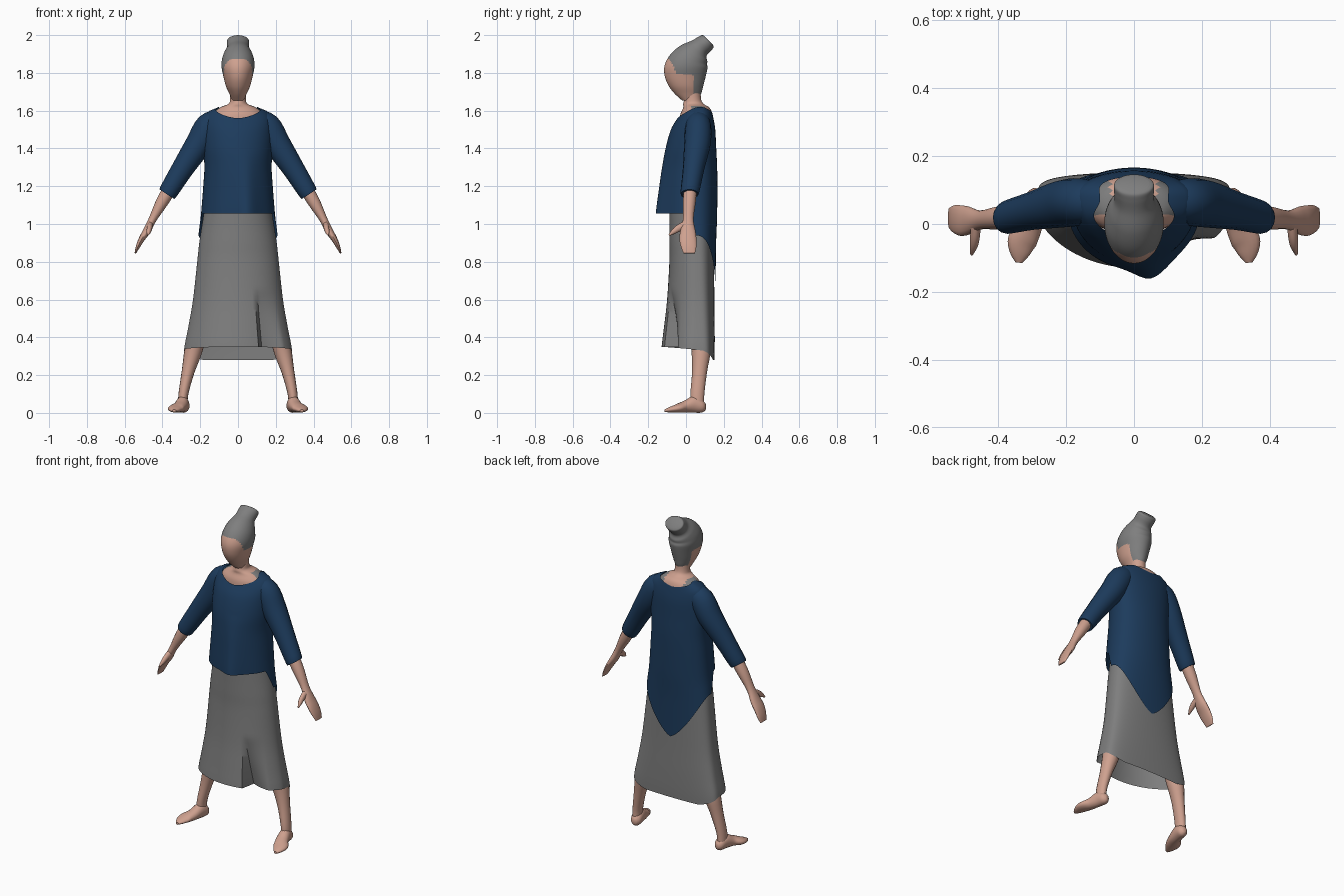
import bpy, bmesh, math
from mathutils import Vector

if "Cube" in bpy.data.objects:
    bpy.data.objects.remove(bpy.data.objects["Cube"])


def material(name, rgb):
    m = bpy.data.materials.new(name)
    m.use_nodes = True
    m.diffuse_color = (*rgb, 1)
    bsdf = m.node_tree.nodes["Principled BSDF"]
    bsdf.inputs["Base Color"].default_value = (*rgb, 1)
    bsdf.inputs["Roughness"].default_value = 0.9
    return m


SKIN = material("skin", (0.62, 0.355, 0.275))
GREY = material("grey_cloth_and_hair", (0.21, 0.21, 0.21))
BLUE = material("navy_blouse", (0.012, 0.044, 0.108))


def resample(rows, k=4):
    """Catmull-Rom through rows of numbers, k steps per span."""
    out = []
    for i in range(len(rows) - 1):
        a, b, c, d = (rows[max(0, min(len(rows) - 1, i + j))] for j in (-1, 0, 1, 2))
        for s in range(k):
            t = s / k
            out.append([q + 0.5 * t * (r - p + t * (2*p - 5*q + 4*r - s2 + t * (3*(q - r) + s2 - p)))
                        for p, q, r, s2 in zip(a, b, c, d)])
    out.append(list(rows[-1]))
    return out


def loft(name, rings, mats, rule=None, caps=True):
    """Skin a list of closed rings into one smooth object."""
    bm = bmesh.new()
    vs = [[bm.verts.new(p) for p in ring] for ring in rings]
    n = len(vs[0])
    for lo, hi in zip(vs, vs[1:]):
        for i in range(n):
            j = (i + 1) % n
            bm.faces.new((lo[i], lo[j], hi[j], hi[i]))
    if caps:
        bm.faces.new(vs[0][::-1])
        bm.faces.new(vs[-1])
    bmesh.ops.recalc_face_normals(bm, faces=bm.faces)
    if rule:
        for f in bm.faces:
            f.material_index = rule(f.calc_center_median())
    me = bpy.data.meshes.new(name)
    bm.to_mesh(me)
    bm.free()
    for m in mats:
        me.materials.append(m)
    ob = bpy.data.objects.new(name, me)
    bpy.context.collection.objects.link(ob)
    bpy.ops.object.select_all(action="DESELECT")
    ob.select_set(True)
    bpy.context.view_layer.objects.active = ob
    bpy.ops.object.shade_smooth_by_angle(angle=math.radians(50))


def ellipse(c, u, v, n):
    return [c + u * math.cos(2 * math.pi * i / n) + v * math.sin(2 * math.pi * i / n) for i in range(n)]


def limb(name, rows, up, mat, n=16):
    """Tube through rows (x, y, z, width, depth along up), made on both sides."""
    up = Vector(up)
    rows = resample(rows)
    pts = [Vector(r[:3]) for r in rows]
    for label, s in (("left_", 1), ("right_", -1)):
        rings = []
        for i, r in enumerate(rows):
            t = pts[min(i + 1, len(pts) - 1)] - pts[max(i - 1, 0)]
            ring = ellipse(pts[i], t.cross(up).normalized() * r[3], up * r[4], n)
            rings.append([Vector((p.x * s, p.y, p.z)) for p in ring])
        loft(label + name, rings, [mat])


def lookup(profile, z):
    """Interpolate (z, half width, front y, back y) rows, listed top down."""
    z = max(profile[-1][0], min(profile[0][0], z))
    for a, b in zip(profile, profile[1:]):
        if z >= b[0]:
            t = (a[0] - z) / (a[0] - b[0])
            return [p + (q - p) * t for p, q in zip(a, b)][1:]


def garment(name, profile, top, hem, mat, rows, n, fold):
    """Open shell between a top line and a hem line; lower down the back flattens."""
    rings = []
    for k in range(rows + 1):
        ring = []
        for i in range(n):
            a = 2 * math.pi * i / n
            c, s = math.cos(a), math.sin(a)
            z = top(c, s) + (hem(c, s) - top(c, s)) * k / rows
            rx, front, back = lookup(profile, z)
            mid = front * 0.4 + back * 0.6
            if s > 0:
                y = mid + (back - mid) * s ** min(.8, .05 + .75 * z)
            else:
                y = mid - (mid - front) * abs(s) ** max(1, 1.4 - .5 * z) + fold(c, s, z)
            ring.append(Vector((rx * c, y, z)))
        rings.append(ring)
    loft(name, rings, [mat], caps=False)


# Blouse: scooped neckline, short front with a ridge, long pointed tail
blouse = resample([
    (1.62, .10, .00, .12), (1.60, .15, -.02, .135), (1.56, .18, -.045, .145),
    (1.5, .184, -.08, .155), (1.4, .183, -.108, .16), (1.3, .178, -.12, .165),
    (1.2, .184, -.126, .166), (1.05, .196, -.132, .165), (.97, .206, -.122, .162),
    (.88, .216, -.11, .159), (.66, .24, -.11, .156)])


def neckline(c, s):
    return 1.56 + .06 * abs(c) ** 1.6 if s < 0 else 1.585 + .035 * abs(c) ** 1.2


def blouse_hem(c, s):
    return .66 + .28 * abs(c) ** 1.35 if s > 0 else min(1.055, .94 - .45 * s)


def ridge(c, s, z):
    return -.036 * max(0, min(1, (1.4 - z) / .35)) * math.exp(-((c - .28) / .3) ** 2) * -s


garment("blouse", blouse, neckline, blouse_hem, BLUE, 32, 72, ridge)

# Skirt with a slit fold on the front left
skirt = resample([
    (1.15, .165, -.09, .14), (1.0, .19, -.088, .148), (.9, .205, -.088, .149),
    (.8, .216, -.088, .149), (.6, .238, -.1, .15), (.45, .264, -.117, .152),
    (.34, .285, -.13, .152), (.27, .285, -.13, .15)])


def skirt_hem(c, s):
    return .335 - .055 * min(1, s * 1.3) if s > 0 else .335 - .015 * s


def slit(c, s, z):
    depth = max(0, (.65 - z) / .3)
    return .085 * depth * max(0, 1 - (c - .44) / .4) if c > .44 else 0


garment("skirt", skirt, lambda c, s: 1.15, skirt_hem, GREY, 36, 96, slit)

# Sleeves, then arms with hands and thumbs
limb("sleeve", [(.09, .065, 1.55, .05, .05), (.15, .065, 1.518, .074, .068), (.21, .06, 1.42, .07, .07),
                (.295, .04, 1.29, .058, .057), (.372, .02, 1.165, .049, .049),
                (.368, .02, 1.172, .038, .038)], (0, 1, 0), BLUE)
limb("arm", [(.34, .025, 1.22, .036, .036), (.4, .018, 1.12, .033, .034), (.452, .012, 1.025, .021, .028),
             (.485, .01, .96, .02, .041), (.51, .01, .92, .016, .045),
             (.53, .014, .88, .011, .041), (.544, .017, .845, .004, .03)], (0, 1, 0), SKIN)
limb("thumb", [(.465, .01, 1.0, .022, .016), (.468, -.035, .98, .019, .015),
               (.472, -.065, .96, .014, .012), (.478, -.09, .94, .004, .004)], (1, 0, 0), SKIN, 10)

# Legs and turned-out bare feet
limb("leg", [(.12, .03, .85, .06, .05), (.175, .035, .58, .05, .05), (.212, .06, .44, .046, .05),
             (.235, .079, .335, .048, .051), (.264, .072, .22, .034, .04), (.289, .06, .1, .026, .037),
             (.292, .06, .03, .026, .036)], (0, 1, 0), SKIN)
limb("foot", [(.282, .104, .032, .012, .016), (.286, .085, .036, .03, .034), (.294, .04, .045, .034, .044),
              (.308, -.01, .033, .037, .031), (.329, -.05, .024, .043, .022),
              (.336, -.088, .017, .029, .014), (.338, -.114, .011, .01, .007)], (0, 0, 1), SKIN)

# Head and swept-back bun: rows of (y, z, half width, half depth, tilt)
head_rows = resample([
    (.018, 1.655, .03, .04, 0), (.01, 1.69, .046, .07, 0), (0, 1.73, .064, .091, 0),
    (-.004, 1.78, .077, .108, 0), (0, 1.83, .087, .114, .05), (.013, 1.87, .085, .101, .25),
    (.04, 1.902, .074, .083, .5), (.068, 1.93, .058, .057, .75), (.1, 1.955, .059, .05, .8),
    (.115, 1.968, .058, .044, .8), (.119, 1.973, .045, .032, .8)], 8)


def hair(p):
    hairline = max(1.79, 1.872 - 2.2 * max(0, p.y + .085))
    return int(p.z > hairline or p.y > .038 and p.z > 1.67)


loft("head", [ellipse(Vector((0, y, z)), Vector((w, 0, 0)), Vector((0, -math.cos(t), math.sin(t))) * d, 56)
              for y, z, w, d, t in head_rows], [SKIN, GREY], hair)

# Neck spreading into the chest, with grey straps beside the neckline
neck_rows = resample([(.035, 1.72, .042, .042), (.035, 1.66, .042, .045), (.04, 1.635, .052, .055),
                      (.055, 1.615, .1, .07), (.055, 1.58, .135, .085), (.055, 1.53, .14, .09)])
loft("neck", [ellipse(Vector((0, y, z)), Vector((w, 0, 0)), Vector((0, d, 0)), 32) for y, z, w, d in neck_rows],
     [SKIN, GREY], lambda p: int(abs(p.x) > .068 and p.y > .025 and p.z < 1.63))
